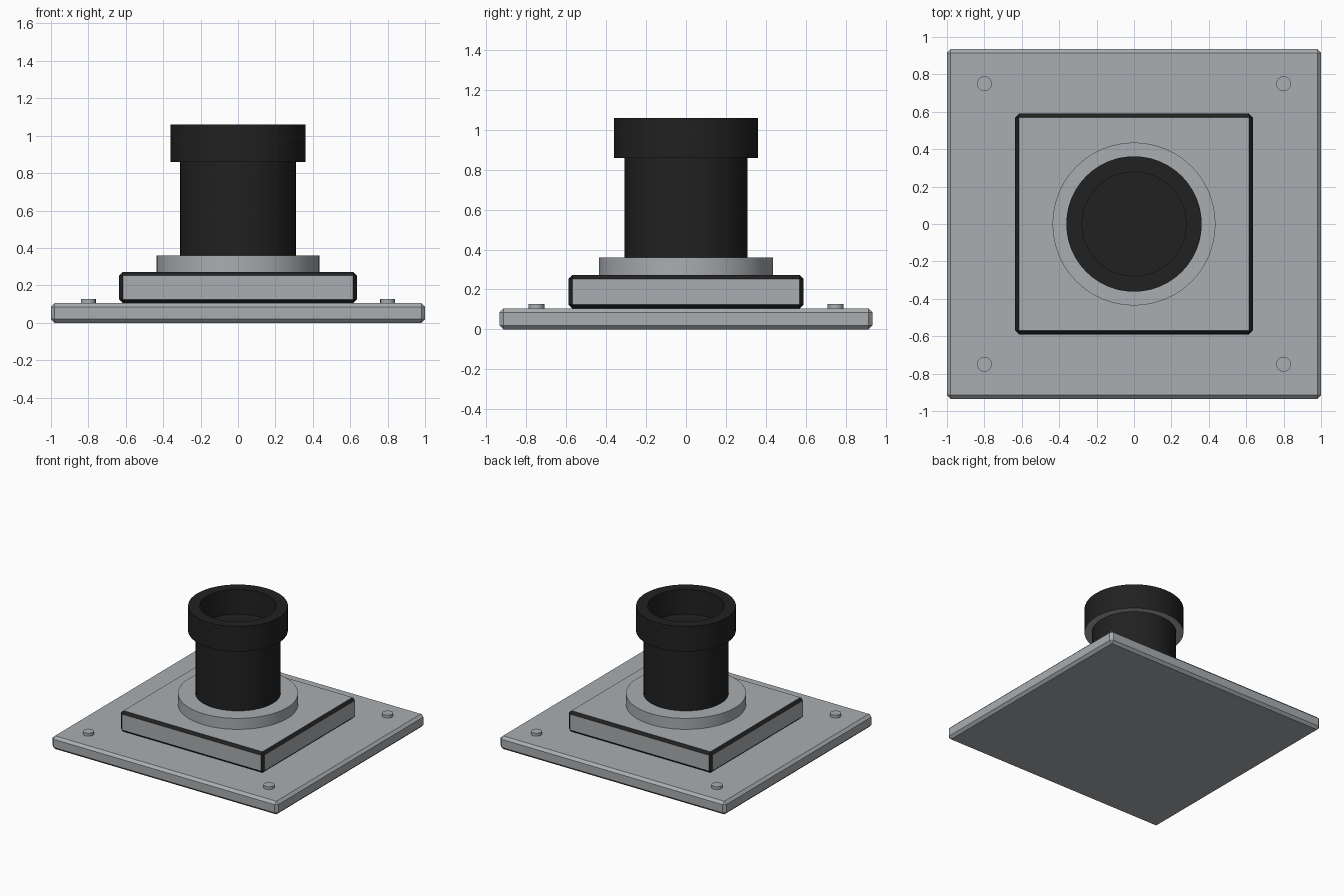
import bpy, bmesh, math
from mathutils import Matrix

if "Cube" in bpy.data.objects:
    bpy.data.objects.remove(bpy.data.objects["Cube"])


def material(name, rgb):
    m = bpy.data.materials.new(name)
    m.diffuse_color = (*rgb, 1)
    m.use_nodes = True
    m.node_tree.nodes["Principled BSDF"].inputs["Base Color"].default_value = m.diffuse_color
    return m


METAL = material("grey metal", (0.40, 0.42, 0.44))
BLACK = material("black rubber", (0.015, 0.015, 0.015))


def finish(bm, name, mats, smooth=False):
    bmesh.ops.recalc_face_normals(bm, faces=bm.faces)
    me = bpy.data.meshes.new(name)
    bm.to_mesh(me)
    bm.free()
    for m in mats:
        me.materials.append(m)
    ob = bpy.data.objects.new(name, me)
    bpy.context.collection.objects.link(ob)
    if smooth:
        bpy.ops.object.select_all(action='DESELECT')
        ob.select_set(True)
        bpy.context.view_layer.objects.active = ob
        bpy.ops.object.shade_smooth_by_angle(angle=math.radians(30))
    return ob


def bevelled_box(name, hx, hy, z0, z1, width, trim):
    """Box with every edge chamfered; the chamfers take the trim colour."""
    bm = bmesh.new()
    bmesh.ops.create_cube(bm, size=1, matrix=Matrix.Translation((0, 0, (z0 + z1) / 2))
                          @ Matrix.Diagonal((2 * hx, 2 * hy, z1 - z0, 1)))
    bmesh.ops.bevel(bm, geom=bm.edges[:], offset=width, segments=1, affect='EDGES')
    bm.normal_update()
    for f in bm.faces:
        f.material_index = 0 if max(abs(c) for c in f.normal) > 0.95 else 1
    return finish(bm, name, [METAL, trim])


def cylinder(name, r, z0, z1, mat, x=0, y=0, sides=48):
    bm = bmesh.new()
    bmesh.ops.create_cone(bm, cap_ends=True, segments=sides, radius1=r, radius2=r,
                          depth=z1 - z0, matrix=Matrix.Translation((x, y, (z0 + z1) / 2)))
    return finish(bm, name, [mat], True)


# Base plate and raised block with black chamfers
bevelled_box("base_plate", 1.0, 0.935, 0, 0.105, 0.02, METAL)
bevelled_box("raised_block", 0.635, 0.59, 0.105, 0.272, 0.02, BLACK)

# Corner bolts
for sx in (-1, 1):
    for sy in (-1, 1):
        cylinder("corner_bolt", 0.04, 0.095, 0.128, METAL, 0.8 * sx, 0.75 * sy, 16)

# Collar and barrel
cylinder("collar", 0.436, 0.265, 0.36, METAL)
cylinder("barrel", 0.309, 0.355, 0.862, BLACK)

# Open rim ring: a rectangular section spun round z, grey underneath
bm = bmesh.new()
section = [(0.278, 0.86), (0.362, 0.86), (0.362, 1.06), (0.278, 1.06)]
vs = [bm.verts.new((r, 0, z)) for r, z in section]
edges = [bm.edges.new((vs[i], vs[(i + 1) % 4])) for i in range(4)]
bmesh.ops.spin(bm, geom=vs + edges, cent=(0, 0, 0), axis=(0, 0, 1),
               angle=math.tau, steps=48)
bmesh.ops.remove_doubles(bm, verts=bm.verts[:], dist=1e-4)
for f in bm.faces:
    f.material_index = 1 if all(v.co.z < 0.87 for v in f.verts) else 0
finish(bm, "barrel_rim", [BLACK, METAL], True)
